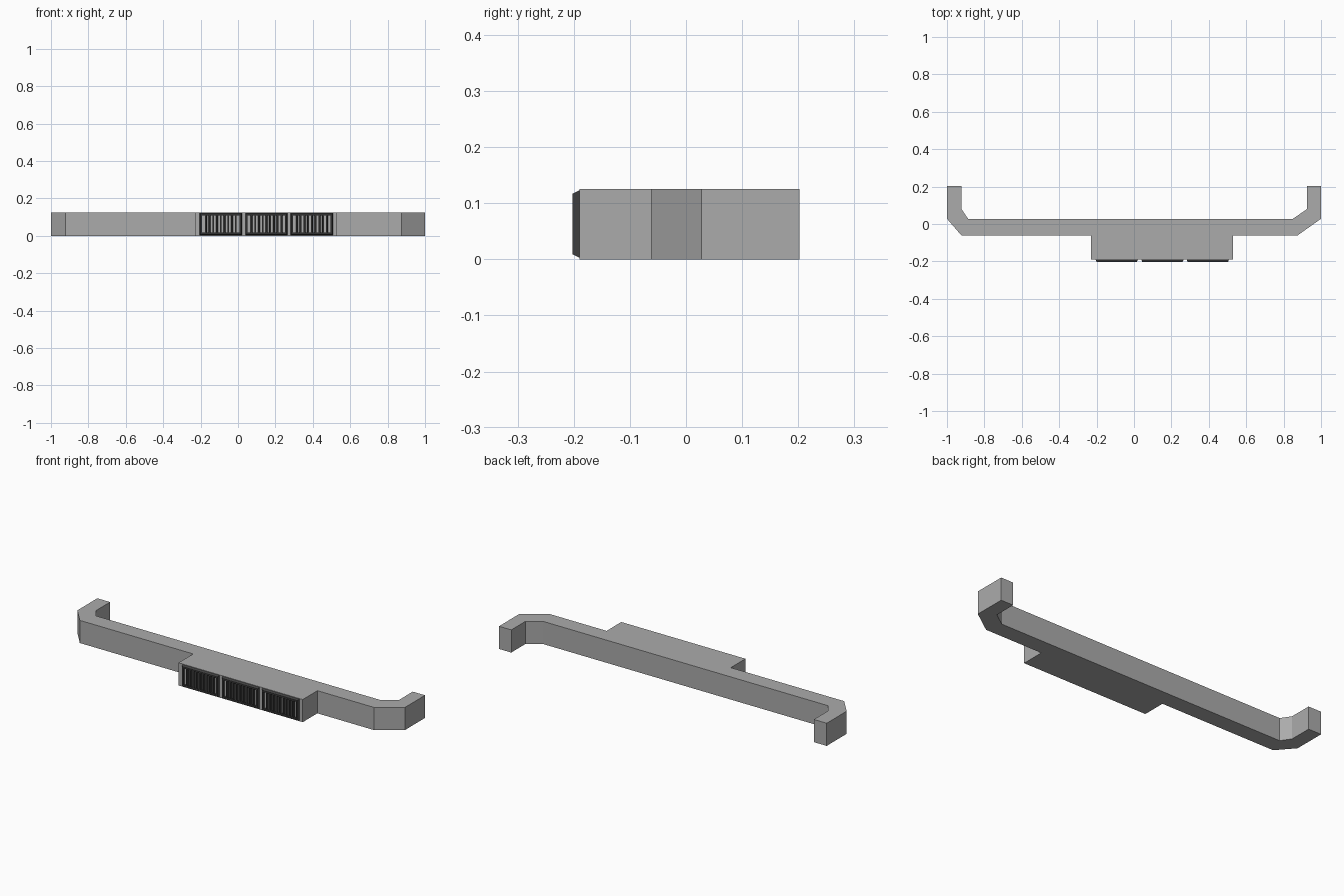
import bpy, bmesh

if "Cube" in bpy.data.objects:
    bpy.data.objects.remove(bpy.data.objects["Cube"])

H = 0.125


def material(name, v):
    m = bpy.data.materials.new(name)
    m.diffuse_color = (v, v, v, 1)
    m.use_nodes = True
    m.node_tree.nodes["Principled BSDF"].inputs["Base Color"].default_value = m.diffuse_color
    return m


dark = material("dark_grille", 0.05)
grey = material("body_grey", 0.41)


def make_object(name, bm, mat):
    bmesh.ops.recalc_face_normals(bm, faces=bm.faces)
    me = bpy.data.meshes.new(name)
    bm.to_mesh(me)
    bm.free()
    me.materials.append(mat)
    ob = bpy.data.objects.new(name, me)
    bpy.context.collection.objects.link(ob)
    return ob


# Bumper body: plan outline with bent ends and an offset front block
outline = [(-1, 0.202), (-1, 0.028), (-0.922, -0.062), (-0.23, -0.062),
           (-0.23, -0.19), (0.528, -0.19), (0.528, -0.062), (0.873, -0.062),
           (1, 0.028), (1, 0.202), (0.925, 0.202), (0.925, 0.08),
           (0.85, 0.028), (-0.887, 0.028), (-0.922, 0.08), (-0.922, 0.202)]
bm = bmesh.new()
face = bm.faces.new([bm.verts.new((x, y, 0)) for x, y in outline])
ext = bmesh.ops.extrude_face_region(bm, geom=[face])
bmesh.ops.translate(bm, vec=(0, 0, H),
                    verts=[v for v in ext["geom"] if isinstance(v, bmesh.types.BMVert)])
make_object("bumper_body", bm, grey)


def rect(bm, cx, w, h, y):
    return [bm.verts.new((cx + sx * w / 2, y, 0.063 + sz * h / 2))
            for sx, sz in ((-1, -1), (1, -1), (1, 1), (-1, 1))]


def grille(name, cx):
    back, front = -0.19, -0.202
    bm = bmesh.new()
    # Tapered frame ring
    rings = [rect(bm, cx, 0.226, 0.120, back), rect(bm, cx, 0.216, 0.108, front),
             rect(bm, cx, 0.200, 0.092, front), rect(bm, cx, 0.200, 0.092, back)]
    for a, b in zip(rings, rings[1:]):
        for i in range(4):
            j = (i + 1) % 4
            bm.faces.new((a[i], a[j], b[j], b[i]))
    # Upright bars with sloped sides
    count = 9
    for k in range(count):
        x = cx + 0.2 * ((k + 1) / (count + 1) - 0.5)
        a, b = rect(bm, x, 0.010, 0.092, back), rect(bm, x, 0.007, 0.092, front)
        bm.faces.new(b)
        for i in (1, 3):
            j = (i + 1) % 4
            bm.faces.new((a[i], a[j], b[j], b[i]))
    make_object(name, bm, dark)


# Three grilles across the front block
for i, cx in enumerate((-0.092, 0.152, 0.395)):
    grille(f"front_grille_{i + 1}", cx)
